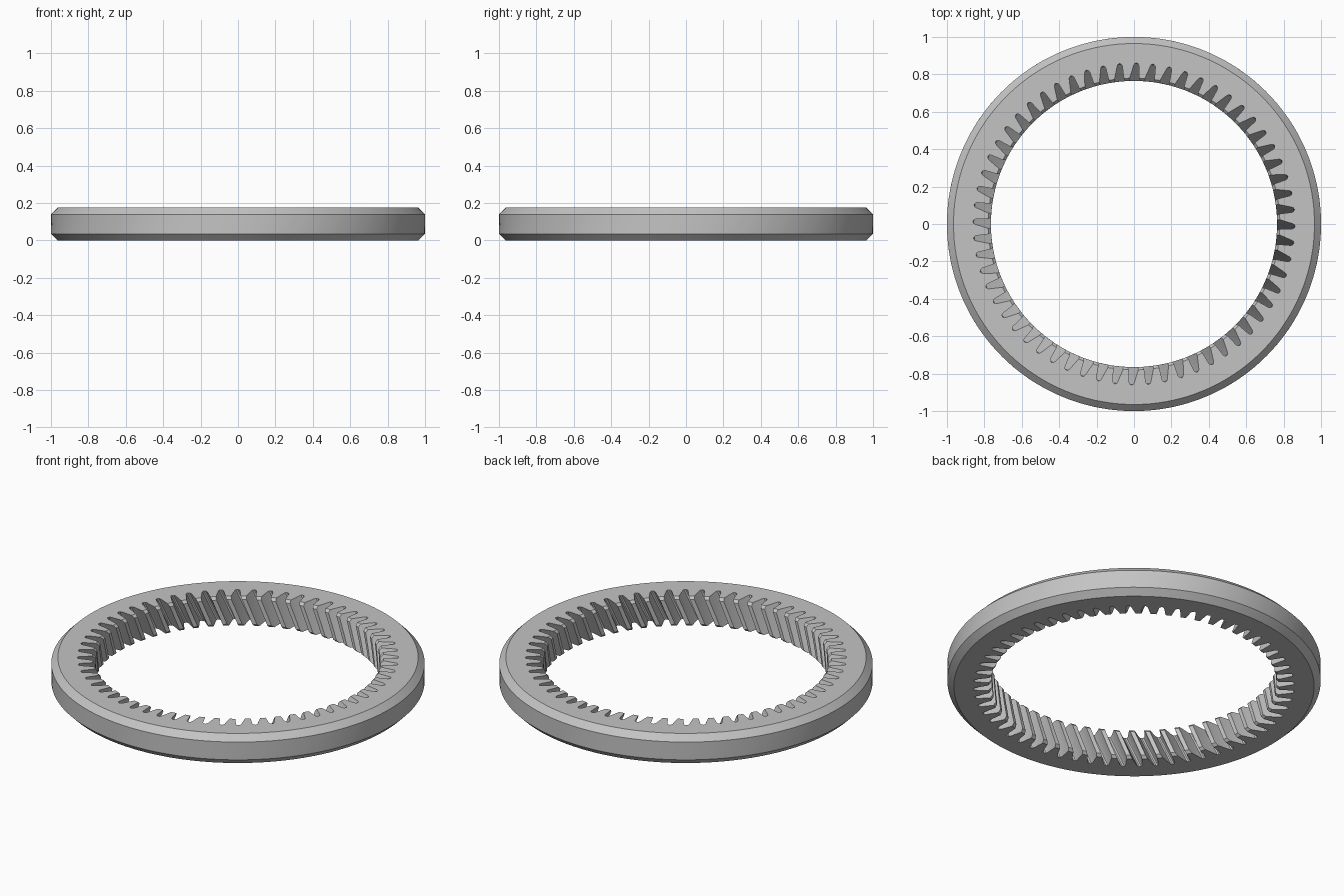
import bpy, bmesh, math

cube = bpy.data.objects.get("Cube")
if cube:
    bpy.data.objects.remove(cube, do_unlink=True)

TEETH = 60
HEIGHT = 0.175
TWIST = 0.09          # helix angle gained from bottom to top
R_TIP, R_CHAMFER, R_ROOT = 0.765, 0.78, 0.848
INNER_CUT = 0.015     # height of the small inner chamfer
OUTER_CUT = 0.035     # size of the outer chamfer

# One tooth gap: (sideways offset, radius), a tapered slot with a rounded root
LEAN = -0.012
MOUTH = 0.028
ROOT = [(-0.014, R_ROOT), (-0.009, 0.857), (0, 0.861), (0.009, 0.857), (0.014, R_ROOT)]


def slot(mouth_radius):
    """Gap outline as (angle, radius), its mouth trimmed along the flanks."""
    t = (mouth_radius - R_TIP) / (R_ROOT - R_TIP)
    points = [(x + LEAN, r) for x, r in ROOT]
    ends = []
    for side, (x, _) in ((-1, points[0]), (1, points[-1])):
        ends.append((side * MOUTH * (1 - t) + x * t, mouth_radius))
    return [(x / r, r) for x, r in [ends[0]] + points + [ends[1]]]


def ring(bm, z, mouth_radius, outer=None):
    """Closed loop of vertices at height z, toothed unless outer is given."""
    verts = []
    turn = TWIST * (z / HEIGHT - 1)
    for k in range(TEETH):
        for a, r in slot(mouth_radius):
            a += turn + math.tau * k / TEETH
            r = outer or r
            verts.append(bm.verts.new((r * math.cos(a), r * math.sin(a), z)))
    return verts


# Rings run up the toothed bore, over the top and down the outside
bm = bmesh.new()
rings = [ring(bm, 0, R_CHAMFER)]
STEPS = 6
for s in range(STEPS + 1):
    z = INNER_CUT + (HEIGHT - 2 * INNER_CUT) * s / STEPS
    rings.append(ring(bm, z, R_TIP))
rings.append(ring(bm, HEIGHT, R_CHAMFER))
for z, r in ((HEIGHT, 1 - OUTER_CUT), (HEIGHT - OUTER_CUT, 1),
             (OUTER_CUT, 1), (0, 1 - OUTER_CUT)):
    rings.append(ring(bm, z, R_CHAMFER, r))

count = len(rings[0])
for low, high in zip(rings, rings[1:] + rings[:1]):
    for i in range(count):
        j = (i + 1) % count
        bm.faces.new((low[i], low[j], high[j], high[i]))
bmesh.ops.recalc_face_normals(bm, faces=bm.faces)

mesh = bpy.data.meshes.new("helical_ring_gear")
bm.to_mesh(mesh)
bm.free()
gear = bpy.data.objects.new("helical_ring_gear", mesh)
bpy.context.collection.objects.link(gear)

# Plain grey metal
grey = bpy.data.materials.new("light_grey")
grey.use_nodes = True
color = (0.55, 0.55, 0.55, 1)
grey.diffuse_color = color
grey.node_tree.nodes["Principled BSDF"].inputs["Base Color"].default_value = color
mesh.materials.append(grey)

bpy.ops.object.select_all(action="DESELECT")
gear.select_set(True)
bpy.context.view_layer.objects.active = gear
bpy.ops.object.shade_smooth_by_angle(angle=math.radians(30))
